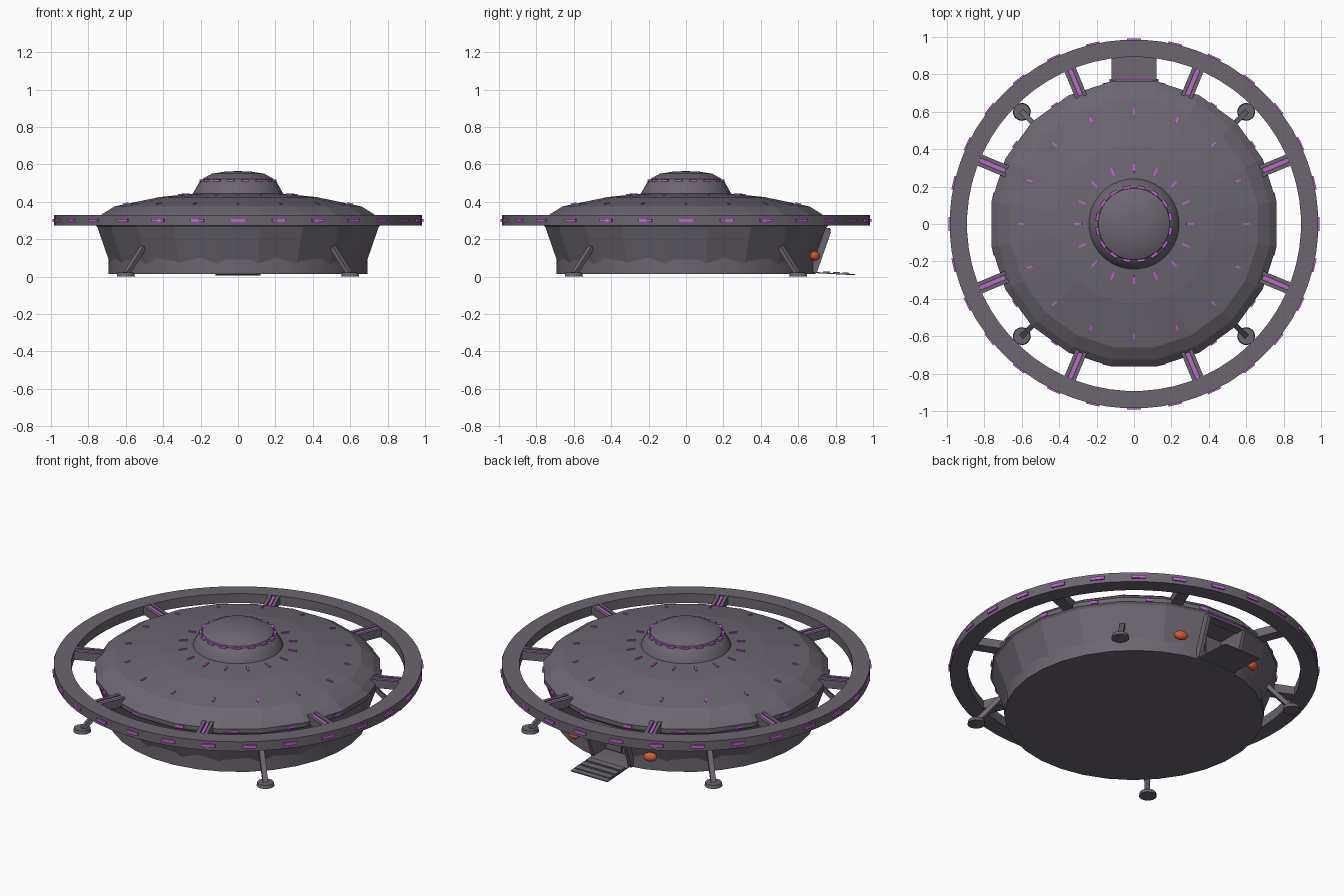
import bpy, bmesh, math
from mathutils import Matrix, Vector

if "Cube" in bpy.data.objects:
    bpy.data.objects.remove(bpy.data.objects["Cube"])


def mat(name, rgb):
    m = bpy.data.materials.new(name)
    m.diffuse_color = (*rgb, 1)
    m.use_nodes = True
    m.node_tree.nodes["Principled BSDF"].inputs["Base Color"].default_value = m.diffuse_color
    return m


GREY = mat("hull grey", (0.150, 0.133, 0.162))
PURPLE = mat("light purple", (0.56, 0.12, 0.70))
ORANGE = mat("lamp orange", (0.68, 0.10, 0.035))


def finish(name, bm, material, smooth=False):
    bmesh.ops.recalc_face_normals(bm, faces=bm.faces)
    me = bpy.data.meshes.new(name)
    bm.to_mesh(me)
    bm.free()
    me.materials.append(material)
    ob = bpy.data.objects.new(name, me)
    bpy.context.collection.objects.link(ob)
    if smooth:
        bpy.ops.object.select_all(action='DESELECT')
        ob.select_set(True)
        bpy.context.view_layer.objects.active = ob
        bpy.ops.object.shade_smooth_by_angle(angle=math.radians(30))
    return ob


def lathe(name, profile, n, material, smooth=False, closed=False):
    """Revolve (flat radius, z) points; flat sides face the axes."""
    bm = bmesh.new()
    k = 1 / math.cos(math.pi / n)
    rings = []
    for r, z in profile:
        if r == 0:
            rings.append([bm.verts.new((0, 0, z))] * n)
        else:
            rings.append([bm.verts.new((r * k * math.cos((i + .5) * math.tau / n),
                                        r * k * math.sin((i + .5) * math.tau / n), z)) for i in range(n)])
    pairs = list(zip(rings, rings[1:])) + ([(rings[-1], rings[0])] if closed else [])
    for a, b in pairs:
        for i in range(n):
            j = (i + 1) % n
            bm.faces.new(list(dict.fromkeys((a[i], a[j], b[j], b[i]))))
    return finish(name, bm, material, smooth)


def add_box(bm, size, matrix):
    bmesh.ops.create_cube(bm, size=1, matrix=matrix @ Matrix.Diagonal((*size, 1)))


def radial_boxes(name, count, r, z, size, material, offset=0.0, tilt=0.0):
    """Boxes around the axis; size = (radial, tangential, vertical), tilt drops the outer end."""
    bm = bmesh.new()
    for i in range(count):
        m = (Matrix.Rotation((i + offset) * math.tau / count, 4, 'Z')
             @ Matrix.Translation((r, 0, z)) @ Matrix.Rotation(tilt, 4, 'Y'))
        add_box(bm, size, m)
    return finish(name, bm, material)


def boxes(name, items, material):
    """Boxes from (centre, size, x tilt)."""
    bm = bmesh.new()
    for c, s, t in items:
        add_box(bm, s, Matrix.Translation(c) @ Matrix.Rotation(t, 4, 'X'))
    return finish(name, bm, material)


# main hull, skirt and dome
hull = lathe("hull", [(0, .016), (.666, .016), (.752, .265), (.762, .275), (.762, .30), (.725, .335),
                      (.66, .375), (.42, .425), (.24, .443), (0, .443)], 20, GREY)
skirt = lathe("lower_skirt", [(0, .014), (.692, .014), (.692, .115), (0, .115)], 32, GREY, True)
lathe("dome_base", [(0, .43), (.245, .43), (.238, .45), (.207, .505), (.196, .512), (0, .512)], 32, GREY, True)
lathe("dome_cap", [(0, .505), (.196, .505), (.19, .522), (.14, .55), (.07, .561), (0, .564)], 24, GREY, True)

# doorway recess
cutter = boxes("doorway_cutter", [((0, .77, .136), (.23, .36, .226), 0)], GREY)
cutter.hide_render = True
cutter.hide_viewport = True
for ob in (hull, skirt):
    mod = ob.modifiers.new("doorway", 'BOOLEAN')
    mod.object = cutter
    mod.operation = 'DIFFERENCE'
    mod.solver = 'EXACT'

# door frame, inner door and ramp
lean = -math.atan(.35)
boxes("door_frame", [((s * .122, .718, .135), (.02, .04, .235), lean) for s in (-1, 1)]
      + [((0, .745, .25), (.26, .05, .018), 0)], GREY)
boxes("inner_door", [((s * .055, .592, .136), (.1, .015, .21), 0) for s in (-1, 1)], GREY)
boxes("door_light", [((0, .772, .25), (.2, .006, .01), 0)], PURPLE)
slope = -math.atan(.012 / .225)
boxes("ramp", [((0, .79, .016), (.24, .23, .006), slope)]
      + [((0, .70 + .052 * i, .0255 - .0028 * i), (.23, .038, .008), slope) for i in range(1, 4)], GREY)

# orange lamps beside the door
bm = bmesh.new()
for s in (-1, 1):
    m = (Matrix.Translation((s * .25, .69, .11)) @ Matrix.Rotation(-s * .35, 4, 'Z')
         @ Matrix.Diagonal((.038, .025, .026, 1)))
    bmesh.ops.create_uvsphere(bm, u_segments=16, v_segments=10, radius=1, matrix=m)
finish("door_lamps", bm, ORANGE, True)

# outer ring and spokes
lathe("outer_ring", [(.892, .272), (.985, .272), (.985, .328), (.892, .328)], 64, GREY, True, True)
radial_boxes("spokes", 8, .82, .298, (.17, .064, .04), GREY, .5)
for s in (-1, 1):
    bm = bmesh.new()
    for i in range(8):
        m = Matrix.Rotation((i + .5) * math.tau / 8, 4, 'Z') @ Matrix.Translation((.82, s * .022, .32))
        add_box(bm, (.17, .02, .014), m)
    finish("spoke_rails", bm, GREY)
radial_boxes("spoke_lights", 8, .82, .319, (.15, .016, .008), PURPLE, .5)

# purple lights
radial_boxes("ring_lights", 28, .987, .30, (.012, .075, .018), PURPLE)
radial_boxes("rim_lights", 16, .764, .287, (.012, .04, .016), PURPLE, .5)
radial_boxes("outer_deck_lights", 16, .60, .3885, (.032, .010, .010), PURPLE, 0, .206)
radial_boxes("inner_deck_lights", 16, .30, .438, (.042, .010, .010), PURPLE, 0, .1)
radial_boxes("dome_lights", 16, .199, .514, (.014, .04, .010), PURPLE, .5)

# landing legs with round feet
legs, feet = bmesh.new(), bmesh.new()
for i in range(4):
    turn = Matrix.Rotation((i + .5) * math.tau / 4, 4, 'Z')
    a, b = Vector((.69, 0, .185)), Vector((.845, 0, .015))
    aim = (b - a).to_track_quat('Z', 'Y').to_matrix().to_4x4()
    add_box(legs, (.028, .024, (b - a).length), turn @ Matrix.Translation((a + b) / 2) @ aim)
    bmesh.ops.create_cone(feet, cap_ends=True, segments=16, radius1=.048, radius2=.044, depth=.02,
                          matrix=turn @ Matrix.Translation((.848, 0, .011)))
finish("landing_legs", legs, GREY)
finish("landing_feet", feet, GREY, True)
